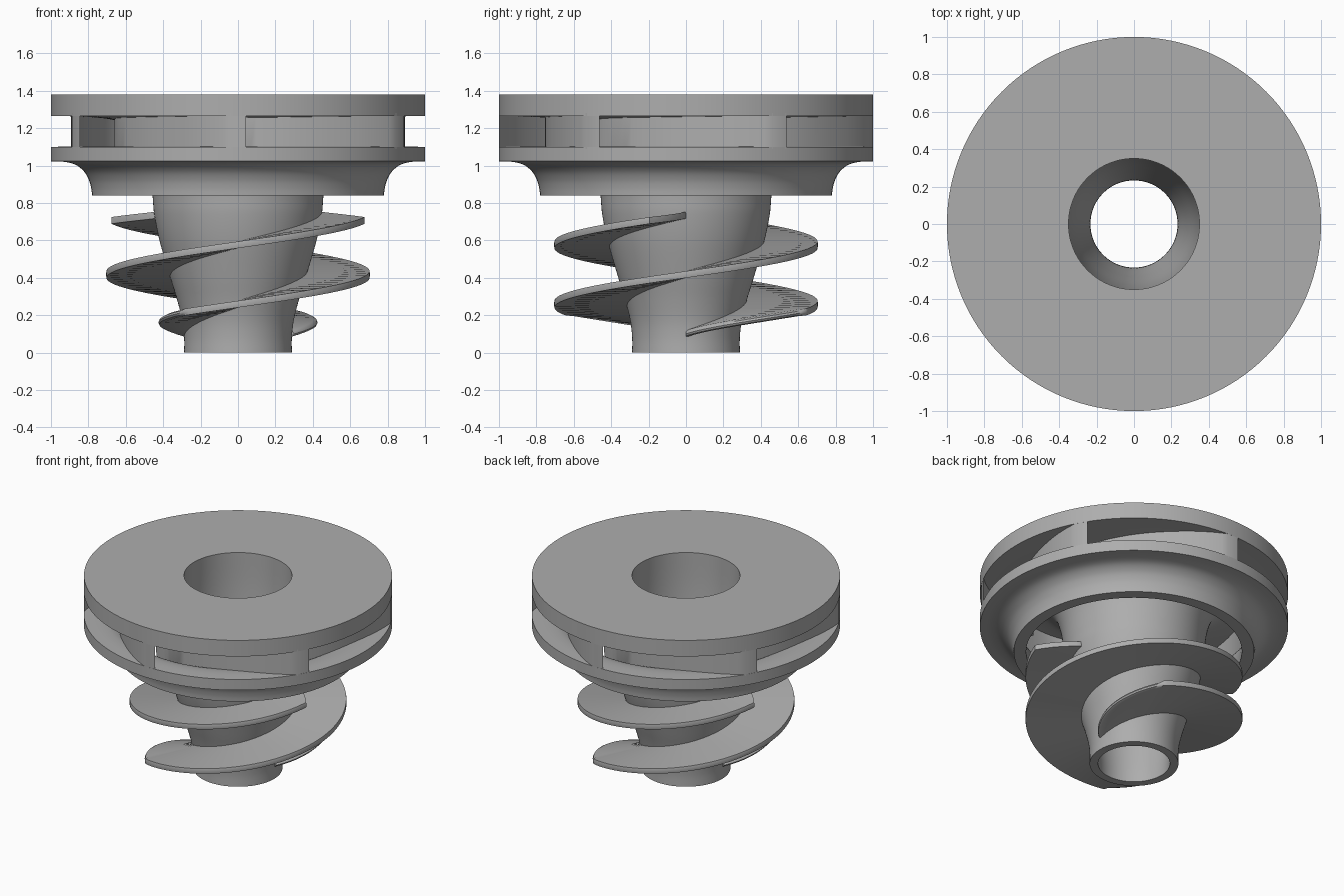
import bpy
import bmesh
from math import cos, sin, radians, pi

default = bpy.data.objects.get("Cube")
if default:
    bpy.data.objects.remove(default)

metal = bpy.data.materials.new("cast_grey")
metal.use_nodes = True
GREY = (0.42, 0.42, 0.42, 1)
metal.diffuse_color = GREY
metal.node_tree.nodes["Principled BSDF"].inputs["Base Color"].default_value = GREY


def smooth(points, steps=6):
    """Catmull-Rom curve through 2D points."""
    ext = [points[0]] + points + [points[-1]]
    out = []
    for p0, p1, p2, p3 in zip(ext, ext[1:], ext[2:], ext[3:]):
        for s in range(steps):
            t = s / steps
            out.append(tuple(
                b + t * (c - a) / 2 + t * t * (a - 2.5 * b + 2 * c - d / 2)
                + t ** 3 * (1.5 * (b - c) + (d - a) / 2)
                for a, b, c, d in zip(p0, p1, p2, p3)))
    return out + [points[-1]]


def lookup(points, x):
    """Piecewise linear value at x, clamped at both ends."""
    if x <= points[0][0]:
        return points[0][1]
    for (x0, y0), (x1, y1) in zip(points, points[1:]):
        if x <= x1:
            return y0 + (y1 - y0) * (x - x0) / (x1 - x0)
    return points[-1][1]


def polar(r, angle, z):
    return (r * cos(angle), r * sin(angle), z)


def loft(name, rings, cyclic=False):
    """Skin closed rings into a solid."""
    bm = bmesh.new()
    loops = [[bm.verts.new(co) for co in ring] for ring in rings]
    pairs = list(zip(loops, loops[1:]))
    if cyclic:
        pairs.append((loops[-1], loops[0]))
    for a, b in pairs:
        for i in range(len(a)):
            j = (i + 1) % len(a)
            bm.faces.new((a[i], a[j], b[j], b[i]))
    if not cyclic:
        bm.faces.new(loops[0])
        bm.faces.new(loops[-1])
    bmesh.ops.recalc_face_normals(bm, faces=bm.faces)
    mesh = bpy.data.meshes.new(name)
    bm.to_mesh(mesh)
    bm.free()
    mesh.materials.append(metal)
    obj = bpy.data.objects.new(name, mesh)
    bpy.context.collection.objects.link(obj)
    bpy.ops.object.select_all(action='DESELECT')
    obj.select_set(True)
    bpy.context.view_layer.objects.active = obj
    bpy.ops.object.shade_smooth_by_angle(angle=radians(35))
    return obj


def lathe(name, profile, segments=128):
    loft(name, [[polar(r, 2 * pi * k / segments, z) for r, z in profile]
                for k in range(segments)], cyclic=True)


# Hub with flared back plate and tapered bore
hub_outer = smooth([(.288, 0), (.288, .08), (.298, .17), (.325, .28), (.365, .41),
                    (.42, .6), (.448, .74), (.457, .84), (.475, 1.0), (.52, 1.14),
                    (.6, 1.22), (.7, 1.25), (.85, 1.262), (1, 1.265)])
bore = smooth([(.35, 1.38), (.348, 1.1), (.325, .75), (.28, .4), (.24, .12), (.233, 0)])
lathe("hub_and_back_plate", hub_outer + [(1, 1.38)] + bore)

# Front shroud ring
shroud_inner = smooth([(.7, .84), (.705, .92), (.73, 1.0), (.77, 1.06),
                       (.83, 1.09), (.9, 1.1), (1, 1.1)])
shroud_outer = smooth([(1, 1.023), (.93, 1.02), (.87, 1.005), (.825, .97),
                       (.798, .925), (.785, .88), (.78, .84)])
lathe("front_shroud", shroud_inner + shroud_outer)

# Six swept-back vanes between the plates
VANE_SWEEP = 78
vane_path = smooth([(0, 1), (20, .87), (40, .787), (60, .73), (VANE_SWEEP, .66)])
vane_floor = [(.66, 1.03), (.712, .96)] + [p for p in shroud_inner if p[0] > .72]
half_width = radians(2.45)
for k in range(6):
    tip = radians(60 * k - 90)
    rings = []
    for sweep, r in vane_path:
        # narrow the inner edge
        w = half_width * min(1, .25 + (VANE_SWEEP - sweep) / 6)
        a = tip - radians(sweep)
        low = lookup(vane_floor, r) - .012
        rings.append([polar(r, a - w, low), polar(r, a + w, low),
                      polar(r, a + w, 1.28), polar(r, a - w, 1.28)])
    loft(f"vane_{k + 1}", rings)

# Two helical inducer blades, one full turn each
hub_radius = [(z, r) for r, z in hub_outer]
blade_rim = [(0, .3), (20, .425), (40, .55), (66, .703), (70, .705),
             (344, .705), (360, .44)]
PITCH, START_Z, HALF = .635, .1, .018
for k in range(2):
    rings = []
    for deg in range(0, 361, 2):
        a = radians(deg) + pi * k
        z = START_Z + PITCH * deg / 360
        inner = lookup(hub_radius, z) - .03
        outer = max(lookup(blade_rim, deg), inner + .03)
        # rounded nose on the leading edge only
        nose = .025 if deg < 66 else .002
        rings.append([polar(inner, a, z - HALF), polar(outer - nose, a, z - HALF),
                      polar(outer - nose * .25, a, z - HALF * .6), polar(outer, a, z),
                      polar(outer - nose * .25, a, z + HALF * .6),
                      polar(outer - nose, a, z + HALF), polar(inner, a, z + HALF)])
    loft(f"inducer_blade_{k + 1}", rings)
